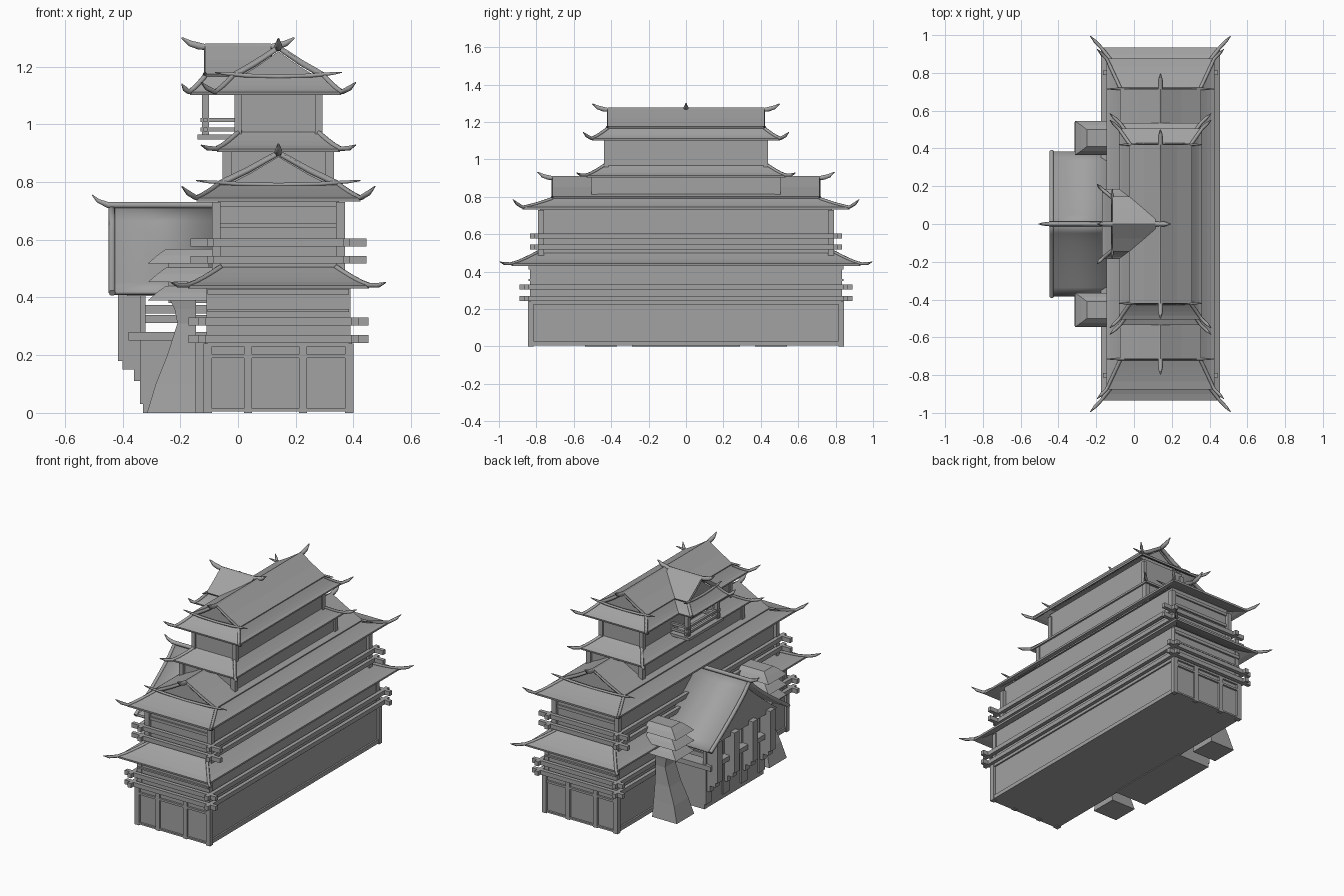
import bpy, bmesh, math
from mathutils import Vector

cube = bpy.data.objects.get("Cube")
if cube:
    bpy.data.objects.remove(cube)

CX = 0.14  # centre line of the keep
grey = bpy.data.materials.new("stone_grey")
grey.use_nodes = True
colour = (0.36, 0.36, 0.36, 1)
grey.diffuse_color = colour
grey.node_tree.nodes["Principled BSDF"].inputs["Base Color"].default_value = colour


def add(name, data, place=(0, 0, 0), turn=0):
    data.materials.append(grey)
    ob = bpy.data.objects.new(name, data)
    ob.location = place
    ob.rotation_euler.z = turn
    bpy.context.collection.objects.link(ob)
    return ob


def from_bm(name, bm, thick=0, **kw):
    me = bpy.data.meshes.new(name)
    bm.to_mesh(me)
    bm.free()
    ob = add(name, me, **kw)
    if thick:
        mod = ob.modifiers.new("thickness", "SOLIDIFY")
        mod.thickness = thick
        mod.offset = -1
    return ob


def boxes(name, *extents):
    """Each extent is x0, x1, y0, y1, z0, z1."""
    bm = bmesh.new()
    for x0, x1, y0, y1, z0, z1 in extents:
        vs = bmesh.ops.create_cube(bm, size=1)["verts"]
        bmesh.ops.scale(bm, vec=(x1 - x0, y1 - y0, z1 - z0), verts=vs)
        bmesh.ops.translate(bm, vec=((x0 + x1) / 2, (y0 + y1) / 2, (z0 + z1) / 2), verts=vs)
    return from_bm(name, bm)


def loft(name, rings, closed=True, cap=False, thick=0, **kw):
    bm = bmesh.new()
    rows = [[bm.verts.new(p) for p in ring] for ring in rings]
    n = len(rows[0])
    for a, b in zip(rows, rows[1:]):
        for i in range(n if closed else n - 1):
            j = (i + 1) % n
            bm.faces.new((a[i], a[j], b[j], b[i]))
    if cap:
        bm.faces.new(rows[0][::-1])
        bm.faces.new(rows[-1])
        bmesh.ops.recalc_face_normals(bm, faces=bm.faces)
    return from_bm(name, bm, thick, **kw)


def tubes(name, paths, **kw):
    """Tapered bars; each path is a list of (point, radius)."""
    cu = bpy.data.curves.new(name, "CURVE")
    cu.dimensions = "3D"
    cu.bevel_depth = 1
    cu.bevel_resolution = 1
    cu.use_fill_caps = True
    for path in paths:
        sp = cu.splines.new("POLY")
        sp.points.add(len(path) - 1)
        for pt, (co, r) in zip(sp.points, path):
            pt.co = (*co, 1)
            pt.radius = r
    return add(name, cu, **kw)


def rect(hx, hy, z, x=0, y=0):
    return [(x + sx * hx, y + sy * hy, z) for sx, sy in ((-1, -1), (1, -1), (1, 1), (-1, 1))]


def skirt_roof(name, eave, top, z0, z1, tip, **kw):
    """Concave roof ring with upswept hip ridges."""
    def ring(t):
        hx, hy = (e + (p - e) * t for e, p in zip(eave, top))
        return rect(hx, hy, z0 + 0.012 + (z1 - z0 - 0.012) * t ** 1.25)
    rings = [ring(i / 4) for i in range(5)]
    loft(name, rings, thick=0.012, **kw)
    paths = []
    for i, (sx, sy) in enumerate(((-1, -1), (1, -1), (1, 1), (-1, 1))):
        path = [(r[i], 0.009) for r in reversed(rings)]
        end = Vector((sx * tip[0], sy * tip[1], tip[2]))
        mid = Vector(rings[0][i]).lerp(end, 0.55) - Vector((0, 0, 0.005))
        paths.append(path + [(mid, 0.009), (end, 0.002)])
    tubes(name + "_hip_ridges", paths, **kw)


def gable_roof(name, eave, top, z0, z1, z2, tip, **kw):
    """Skirt roof carrying a gabled upper roof."""
    skirt_roof(name + "_skirt", eave, top, z0, z1, tip, **kw)
    tx, gy = top
    line = [(-tx, z1), (-tx * 0.5, z1 + (z2 - z1) * 0.46), (0, z2),
            (tx * 0.5, z1 + (z2 - z1) * 0.46), (tx, z1)]
    loft(name + "_slopes", [[(x, y, z) for x, z in line] for y in (gy, -gy)],
         closed=False, thick=-0.012 * -1, **kw)
    wall = [(x * 0.95, z - 0.012) for x, z in line]
    loft(name + "_gable_walls", [[(x, y, z) for x, z in wall] for y in (gy - 0.025, 0.025 - gy)],
         cap=True, **kw)
    # Barge boards, gable foot bars and the main ridge
    bars = []
    for s in (-1, 1):
        bars.append([((x, s * (gy - 0.008), z), 0.011) for x, z in line])
        foot = [(-1, 0.002), (-0.85, 0.006), (-0.5, 0.008), (0, 0.008), (0.5, 0.008), (0.85, 0.006), (1, 0.002)]
        bars.append([((t * eave[0], s * gy, z1 + 0.015 * t * t), r) for t, r in foot])
    half = [(gy, 0, 0.012), (gy + 0.02, 0.003, 0.014), (gy + 0.05, 0.012, 0.012), (gy + 0.08, 0.032, 0.003)]
    bars.append([((0, -y, z2 + z), r) for y, z, r in reversed(half)] + [((0, y, z2 + z), r) for y, z, r in half])
    tubes(name + "_ridge", bars, **kw)


def posts(name, hx, hy, z0, z1, w=0.03):
    boxes(name, *[(x - w / 2, x + w / 2, y - w / 2, y + w / 2, z0, z1)
                  for x in (CX - hx, CX + hx) for y in (-hy, hy)])


def rails(name, hx, hy, over, heights):
    w = 0.012
    ext = []
    for z in heights:
        for s in (-1, 1):
            ext.append((CX + s * hx - w, CX + s * hx + w, -hy - 0.035, hy + 0.035, z, z + 0.027))
            ext.append((CX - over, CX + over, s * hy - w, s * hy + w, z, z + 0.027))
    boxes(name, *ext)


keep = dict(place=(CX, 0, 0))

# Ground storey with panelled ends
boxes("ground_storey", (-0.105, 0.385, -0.83, 0.83, 0.005, 0.46))
posts("ground_corner_posts", 0.245, 0.83, 0, 0.24)
posts("ground_upper_posts", 0.235, 0.82, 0.24, 0.45)
frame = []
for s in (-1, 1):
    y0, y1 = sorted((s * 0.82, s * 0.842))
    for x in (0.035, 0.225):
        frame.append((x - 0.014, x + 0.014, y0, y1, 0, 0.24))
    for z0, z1 in ((0.005, 0.015), (0.19, 0.203), (0.23, 0.243), (0.35, 0.36), (0.41, 0.43)):
        frame.append((-0.105, 0.385, y0, y1, z0, z1))
    x0, x1 = sorted((CX + s * 0.24, CX + s * 0.255))
    for z0, z1 in ((0.005, 0.03), (0.225, 0.243)):
        frame.append((x0, x1, -0.83, 0.83, z0, z1))
boxes("ground_wall_frame", *frame)
rails("ground_rails", 0.265, 0.855, 0.312, (0.243, 0.303))
skirt_roof("lower_roof", (0.315, 0.935), (0.2, 0.79), 0.43, 0.505, (0.372, 0.995, 0.452), **keep)

# Second storey
boxes("second_storey", (-0.07, 0.35, -0.77, 0.77, 0.45, 0.76))
posts("second_corner_posts", 0.215, 0.775, 0.48, 0.73)
boxes("second_wall_beams", *[(-0.07, 0.35, min(s * 0.76, s * 0.78), max(s * 0.76, s * 0.78), z, z + 0.018)
                             for s in (-1, 1) for z in (0.505, 0.64, 0.715)])
rails("second_rails", 0.235, 0.8, 0.305, (0.517, 0.577))
gable_roof("middle_roof", (0.285, 0.875), (0.21, 0.715), 0.733, 0.79, 0.9, (0.335, 0.925, 0.785), **keep)

# Third storey
boxes("third_storey", (-0.045, 0.325, -0.49, 0.49, 0.75, 0.93))
posts("third_corner_posts", 0.178, 0.49, 0.76, 0.92)
skirt_roof("upper_roof", (0.215, 0.535), (0.13, 0.42), 0.903, 0.98, (0.268, 0.585, 0.928), **keep)

# Top storey
boxes("top_storey", (-0.005, 0.285, -0.43, 0.43, 0.92, 1.13))
posts("top_corner_posts", 0.14, 0.427, 0.95, 1.11, 0.025)
gable_roof("top_roof", (0.22, 0.505), (0.16, 0.42), 1.1, 1.165, 1.265, (0.268, 0.55, 1.145), **keep)

# Side dormer with its balcony
gable_roof("dormer_roof", (0.185, 0.17), (0.14, 0.115), 1.1, 1.165, 1.268, (0.21, 0.195, 1.14),
           turn=math.pi / 2)
boxes("balcony_floor", (-0.14, 0.0, -0.17, 0.17, 0.948, 0.965))
balcony = []
for y in (-0.145, 0.145):
    balcony.append((-0.125, -0.1, y - 0.012, y + 0.012, 0.965, 1.11))
    for z in (0.975, 1.008):
        balcony.append((-0.13, 0.0, y - 0.008, y + 0.008, z, z + 0.014))
for z in (0.975, 1.008):
    balcony.append((-0.12, -0.105, -0.165, 0.165, z, z + 0.014))
boxes("balcony_posts_and_rails", *balcony)

# Porch roof with sweeping gable
sweep = []
for i in range(-8, 9):
    t = i / 8
    sweep.append((t * 0.385, 0.715 - 0.295 * abs(t) ** 0.85))
porch = loft("porch_roof", [[(x + 0.008 * abs(y) / 0.385 * (x > -0.2), y, z) for y, z in sweep]
                            for x in (-0.445, -0.07)], closed=False, thick=-0.014)
loft("porch_gable", [[(x, y * 0.9, z - 0.015) for y, z in sweep] for x in (-0.385, -0.07)], cap=True)
tubes("porch_trim", [
    [((-0.436, y, z - 0.004), 0.012) for y, z in sweep],
    [((-0.505, 0, 0.755), 0.002), ((-0.485, 0, 0.735), 0.008), ((-0.45, 0, 0.72), 0.012), ((-0.06, 0, 0.72), 0.012)],
])

# Porch base, hanging stepped pillars and rails
boxes("porch_base", (-0.33, -0.1, -0.29, 0.29, 0, 0.25))
boxes("porch_beam", (-0.38, -0.1, -0.3, 0.3, 0.25, 0.28))
pillars = []
for y in (-0.26, -0.09, 0.09, 0.26):
    for x0, x1, z0, w in ((-0.415, -0.38, 0.18, 0.025), (-0.4, -0.355, 0.15, 0.022),
                          (-0.36, -0.335, 0.11, 0.018), (-0.34, -0.32, 0.03, 0.03)):
        pillars.append((x0, x1, y - w, y + w, z0, 0.43))
boxes("porch_pillars", *pillars)
boxes("porch_rails", *[(-0.34, -0.1, y - 0.01, y + 0.01, z, z + 0.028)
                       for y in (-0.27, 0.27) for z in (0.312, 0.345)])

# Flared stone towers with stacked little roofs on both sides of the porch
for side, y in (("front", -0.455), ("back", 0.455)):
    outline = [(0, -0.315, 0.085), (0.1, -0.285, 0.07), (0.2, -0.245, 0.057),
               (0.31, -0.21, 0.05), (0.36, -0.22, 0.055), (0.39, -0.235, 0.06)]
    loft(side + "_tower", [rect((-0.145 - x) / 2, hy, z, (x - 0.145) / 2, y) for z, x, hy in outline], cap=True)
    boxes(side + "_tower_core", (-0.24, -0.1, y - 0.045, y + 0.045, 0.38, 0.56))
    for k, z in enumerate((0.39, 0.453, 0.518)):
        rings = [rect((-0.09 - x) / 2, hy, z + dz, (x - 0.09) / 2, y)
                 for x, hy, dz in ((-0.312, 0.09, 0), (-0.28, 0.068, 0.028), (-0.25, 0.045, 0.05))]
        loft(f"{side}_tower_roof_{k + 1}", rings, cap=True)

# Crisp edges with smooth curves on the swept surfaces
bpy.ops.object.select_all(action="DESELECT")
porch.select_set(True)
bpy.context.view_layer.objects.active = porch
bpy.ops.object.shade_smooth_by_angle()
